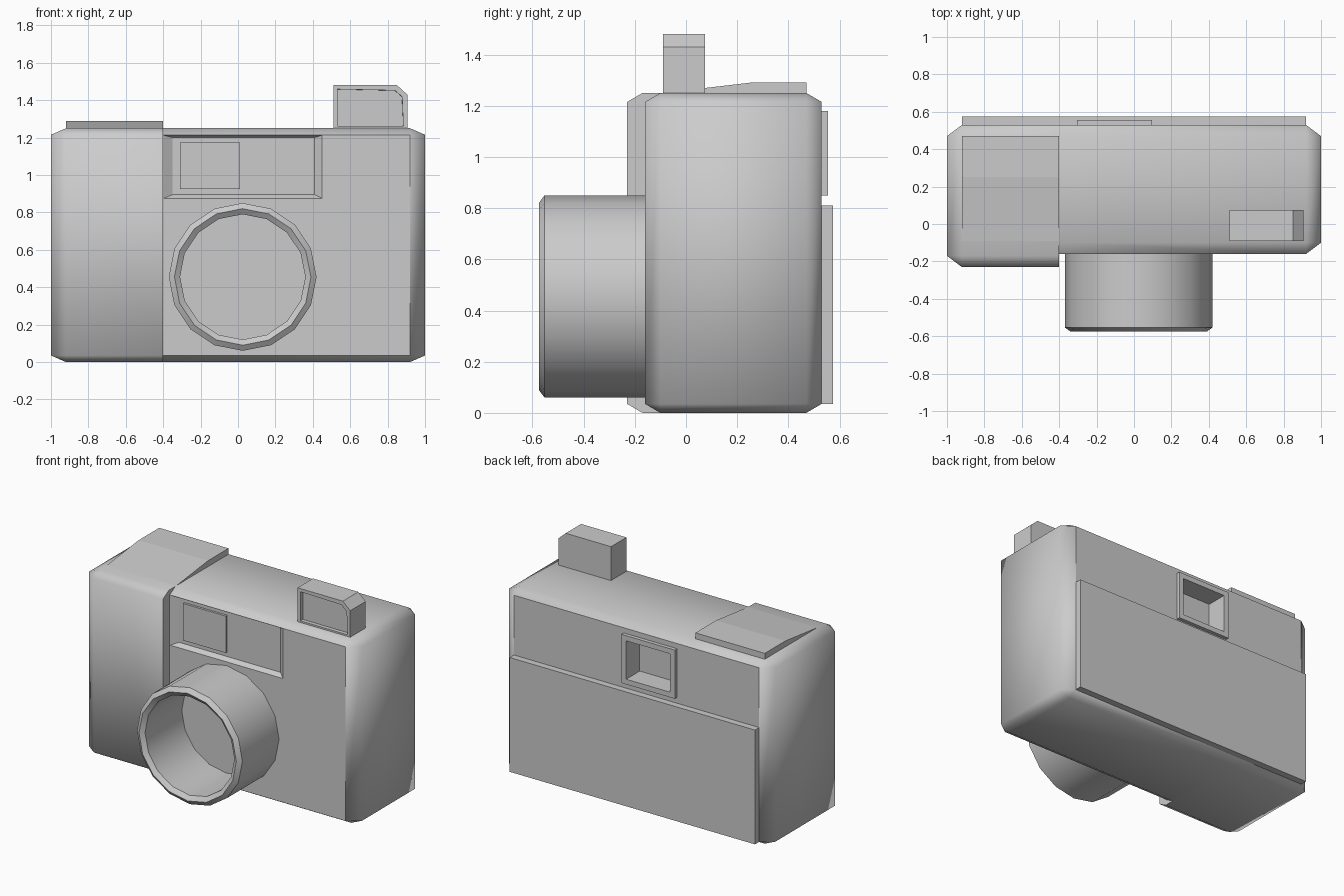
import bpy, bmesh, math
from itertools import product

if "Cube" in bpy.data.objects:
    bpy.data.objects.remove(bpy.data.objects["Cube"], do_unlink=True)

grey = bpy.data.materials.new("light_grey")
grey.use_nodes = True
grey.diffuse_color = (0.6, 0.6, 0.6, 1)
grey.node_tree.nodes["Principled BSDF"].inputs["Base Color"].default_value = (0.6, 0.6, 0.6, 1)


def finish(name, bm, smooth=lambda n: False):
    """Turn a bmesh into an object, smoothing the faces whose normal passes the rule."""
    bmesh.ops.recalc_face_normals(bm, faces=bm.faces)
    bm.normal_update()
    for f in bm.faces:
        f.smooth = smooth(f.normal)
    mesh = bpy.data.meshes.new(name)
    bm.to_mesh(mesh)
    bm.free()
    mesh.materials.append(grey)
    obj = bpy.data.objects.new(name, mesh)
    bpy.context.collection.objects.link(obj)
    return obj


def hull(points):
    """Convex solid around the points, with flat regions merged."""
    bm = bmesh.new()
    for p in points:
        bm.verts.new(p)
    bmesh.ops.convex_hull(bm, input=bm.verts)
    bmesh.ops.delete(bm, geom=[v for v in bm.verts if not v.link_faces], context='VERTS')
    bmesh.ops.dissolve_limit(bm, angle_limit=0.01, verts=bm.verts, edges=bm.edges)
    return bm


def box(xs, ys, zs):
    return hull(product(xs, ys, zs))


def shell(xs, ys, zs, x_cuts):
    """Box with chamfered edges; x_cuts gives the chamfer at the low and high x end."""
    cy, cz = 0.06, 0.035
    pts = []
    for i, j, k in product((0, 1), repeat=3):
        x, y, z = xs[i], ys[j], zs[k]
        xi = x + (x_cuts[i] if i == 0 else -x_cuts[i])
        yi = y + (cy if j == 0 else -cy)
        zi = z + (cz if k == 0 else -cz)
        pts += [(x, yi, zi), (xi, y, zi), (xi, yi, z)]
    return hull(pts)


def cut(obj, cutter):
    mod = obj.modifiers.new("cut", 'BOOLEAN')
    mod.operation, mod.solver, mod.object = 'DIFFERENCE', 'EXACT', cutter
    bpy.context.view_layer.objects.active = obj
    bpy.ops.object.modifier_apply(modifier=mod.name)


# Main body and the thicker hand grip
body = finish("body", shell((-0.4, 1), (-0.16, 0.53), (0, 1.25), (0, 0.08)),
              lambda n: abs(n.y) < 0.99 and n.x > -0.99)
finish("grip", shell((-1, -0.4), (-0.23, 0.53), (0, 1.25), (0.08, 0)),
       lambda n: n.y < 0.99 and n.x < 0.99)

# Shallow recess with sloping edges around the front window
outer, inner = ((-0.398, 0.45), (0.875, 1.213)), ((-0.35, 0.41), (0.895, 1.2))
recess_pts = [(x, y, z) for (xs, zs), y in ((outer, -0.2), (outer, -0.16), (inner, -0.13))
              for x, z in product(xs, zs)]
recess_cutter = finish("recess_cutter", hull(recess_pts))

# Eyepiece frame, hollowed together with the body
eyepiece = finish("eyepiece_frame", box((-0.305, 0.095), (0.52, 0.555), (0.85, 1.18)))
eye_cutter = finish("eyepiece_cutter", box((-0.27, 0.06), (0.41, 0.7), (0.885, 1.145)))

cut(body, recess_cutter)
cut(body, eye_cutter)
cut(eyepiece, eye_cutter)
for helper in (recess_cutter, eye_cutter):
    bpy.data.objects.remove(helper, do_unlink=True)

# Front window plate and rear door
finish("front_window", box((-0.31, 0.01), (-0.145, -0.12), (0.925, 1.175)))
finish("back_door", box((-0.92, 0.92), (0.52, 0.575), (0.035, 0.81)))

# Sloping plate on top of the grip
ramp = ((-0.09, 1.25), (0.25, 1.29), (0.47, 1.29), (0.47, 1.25))
finish("top_plate", hull([(x, y, z) for x in (-0.92, -0.4) for y, z in ramp]))

# Flash with one clipped corner and a sunken front pane
outline = ((0.51, 1.24), (0.51, 1.48), (0.85, 1.48), (0.905, 1.43), (0.905, 1.24))
bm = hull([(x, y, z) for y in (-0.09, 0.075) for x, z in outline])
bmesh.ops.recalc_face_normals(bm, faces=bm.faces)
bm.normal_update()
front = [f for f in bm.faces if f.normal.y < -0.99]
bmesh.ops.inset_region(bm, faces=front, thickness=0.03)
bmesh.ops.inset_region(bm, faces=front, thickness=0.001, depth=-0.025)
finish("flash", bm)

# Hollow lens barrel: a profile of (radius, y) spun around the lens axis
SIDES = 16
profile = ((0.395, -0.15), (0.395, -0.553), (0.365, -0.575), (0.335, -0.553), (0.335, -0.15))
bm = bmesh.new()
rings = []
for r, y in profile:
    angles = [2 * math.pi * i / SIDES for i in range(SIDES)]
    rings.append([bm.verts.new((0.025 + r * math.cos(a), y, 0.455 + r * math.sin(a)))
                  for a in angles])
for k, ring in enumerate(rings):
    nxt = rings[(k + 1) % len(rings)]
    for i in range(SIDES):
        j = (i + 1) % SIDES
        bm.faces.new((ring[i], ring[j], nxt[j], nxt[i]))
lens = finish("lens_barrel", bm)
bpy.ops.object.select_all(action='DESELECT')
lens.select_set(True)
bpy.context.view_layer.objects.active = lens
bpy.ops.object.shade_smooth_by_angle(angle=math.radians(30))
